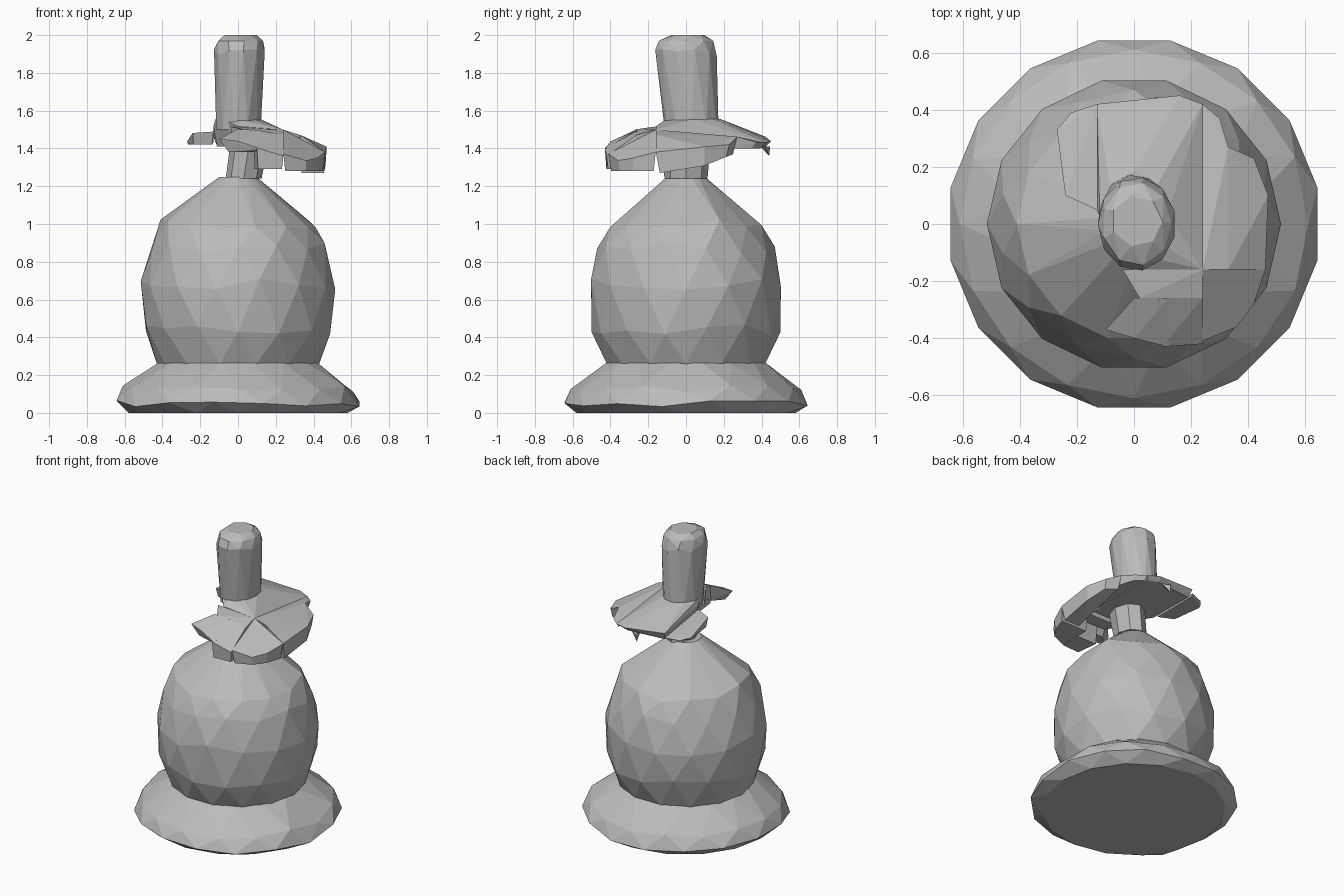
import bpy, bmesh, math, random
from mathutils import Vector

random.seed(4)
if "Cube" in bpy.data.objects:
    bpy.data.objects.remove(bpy.data.objects["Cube"], do_unlink=True)

grey = bpy.data.materials.new("plain_grey")
grey.use_nodes = True
colour = (.5, .5, .5, 1)
grey.diffuse_color = colour
grey.node_tree.nodes["Principled BSDF"].inputs["Base Color"].default_value = colour


def faceted(name, points):
    """Flat-shaded convex block wrapped around a few points."""
    bm = bmesh.new()
    for point in points:
        bm.verts.new(point)
    result = bmesh.ops.convex_hull(bm, input=bm.verts[:])
    spare = [item for item in result["geom_interior"] + result["geom_unused"]
             if isinstance(item, bmesh.types.BMVert)]
    bmesh.ops.delete(bm, geom=list(set(spare)), context="VERTS")
    bmesh.ops.dissolve_limit(bm, angle_limit=math.radians(5),
                             verts=bm.verts[:], edges=bm.edges[:])
    bmesh.ops.recalc_face_normals(bm, faces=bm.faces[:])
    mesh = bpy.data.meshes.new(name)
    bm.to_mesh(mesh)
    bm.free()
    mesh.materials.append(grey)
    obj = bpy.data.objects.new(name, mesh)
    bpy.context.collection.objects.link(obj)


def ring(sides, radius, z, x=0, y=0, stretch=1, turn=0, wobble=0):
    """Oval of points, longer in y by stretch, optionally uneven in height."""
    points = []
    for i in range(sides):
        angle = (i + turn) * math.tau / sides
        points.append(Vector((x + radius * math.cos(angle),
                              y + radius * stretch * math.sin(angle),
                              z + random.uniform(-wobble, wobble))))
    return points


def round_part(name, sides, wobble, profile):
    """Rings of (radius, height), each turned half a step from the last."""
    points = []
    for i, (radius, height) in enumerate(profile):
        is_end = i in (0, len(profile) - 1)
        points += ring(sides, radius, height, turn=i / 2,
                       wobble=0 if is_end else wobble)
    faceted(name, points)


def brim_height(x, y):
    """The brim falls away faster the further it is from the crown."""
    distance = math.hypot(x, y - .04)
    return 1.52 - 2.2 * distance ** 4


def brim_part(name, outline, floor, shrink=.9, drop=0, lift=0, extra=()):
    """Piece of brim: sloping top, narrower underside that may rise to the back."""
    top = [Vector((x, y, brim_height(x, y) - drop)) for x, y in outline]
    middle = sum(top, Vector()) / len(top)
    under = [middle.lerp(point, shrink) for point in top]
    for point in under:
        point.z = floor + lift * max(point.y, 0)
    faceted(name, top + under + list(extra))


# Wide foot
round_part("base", 16, .02, [(.58, 0), (.655, .05), (.61, .13), (.43, .265)])

# Bulbous body rising to a cone
round_part("body", 14, .03, [(.43, .26), (.5, .44), (.515, .68),
                             (.47, .87), (.41, 1), (.1, 1.25)])

# Neck between the body and the hat
faceted("neck", ring(8, .095, 1.24, x=.03, stretch=1.2)
        + ring(8, .1, 1.43, x=.06, stretch=1.3))

# Tall crown, slightly wider at the top
faceted("crown", ring(11, .12, 1.5, y=.03, stretch=1.2)
        + ring(11, .137, 1.91, x=.01, stretch=1.2, turn=.5, wobble=.02)
        + ring(9, .122, 1.97, x=.01, stretch=1.2)
        + ring(7, .09, 2, x=.01, y=.01))

# Shared seam lines of the brim
edge, seam, lip = -.13, .24, .33
front, fold, back = -.16, -.26, .42

# Main panel with a collar under the crown
collar = ring(8, .12, 1.555, y=.04, stretch=1.2)
brim_part("brim_panel", [(edge, back), (.16, .45), (seam, back),
                         (seam, front), (0, front), (edge, .05)],
          floor=1.41, extra=collar)

# Drooping flap on the right side
brim_part("right_flap", [(edge, back), (-.22, .39), (-.27, .33),
                         (-.24, .1), (edge, .05)],
          floor=1.42, drop=.03)

# Strip joining the panel to the curl
brim_part("left_strip", [(seam, back), (.3, .37), (lip, .27),
                         (lip, front), (seam, front)], floor=1.4)

# Curled-under left edge
brim_part("left_curl", [(lip, .27), (.42, .23), (.47, .1),
                        (.46, front), (lip, front)], floor=1.27, lift=.4)

# Front corner of the rolled edge
brim_part("front_corner", [(seam, front), (.46, front), (.42, -.28),
                           (.36, -.36), (seam, -.41)], floor=1.28)

# Front roll, thinning to a point on the right
brim_part("front_roll", [(.08, fold), (seam, fold), (seam, -.42),
                         (.1, -.43)], floor=1.29)
brim_part("front_point", [(-.1, -.37), (0, fold), (.12, fold),
                          (.12, -.43), (0, -.4)], floor=1.38, shrink=.6)

# Ledge between the crown and the front roll
brim_part("front_ledge", [(-.04, front), (seam, front), (seam, fold),
                          (.02, fold)], floor=1.41)

# Small torn scrap under the back edge
faceted("back_scrap", ring(3, .03, 1.41, x=.09, y=back)
        + [Vector((.07, .44, 1.36))])
